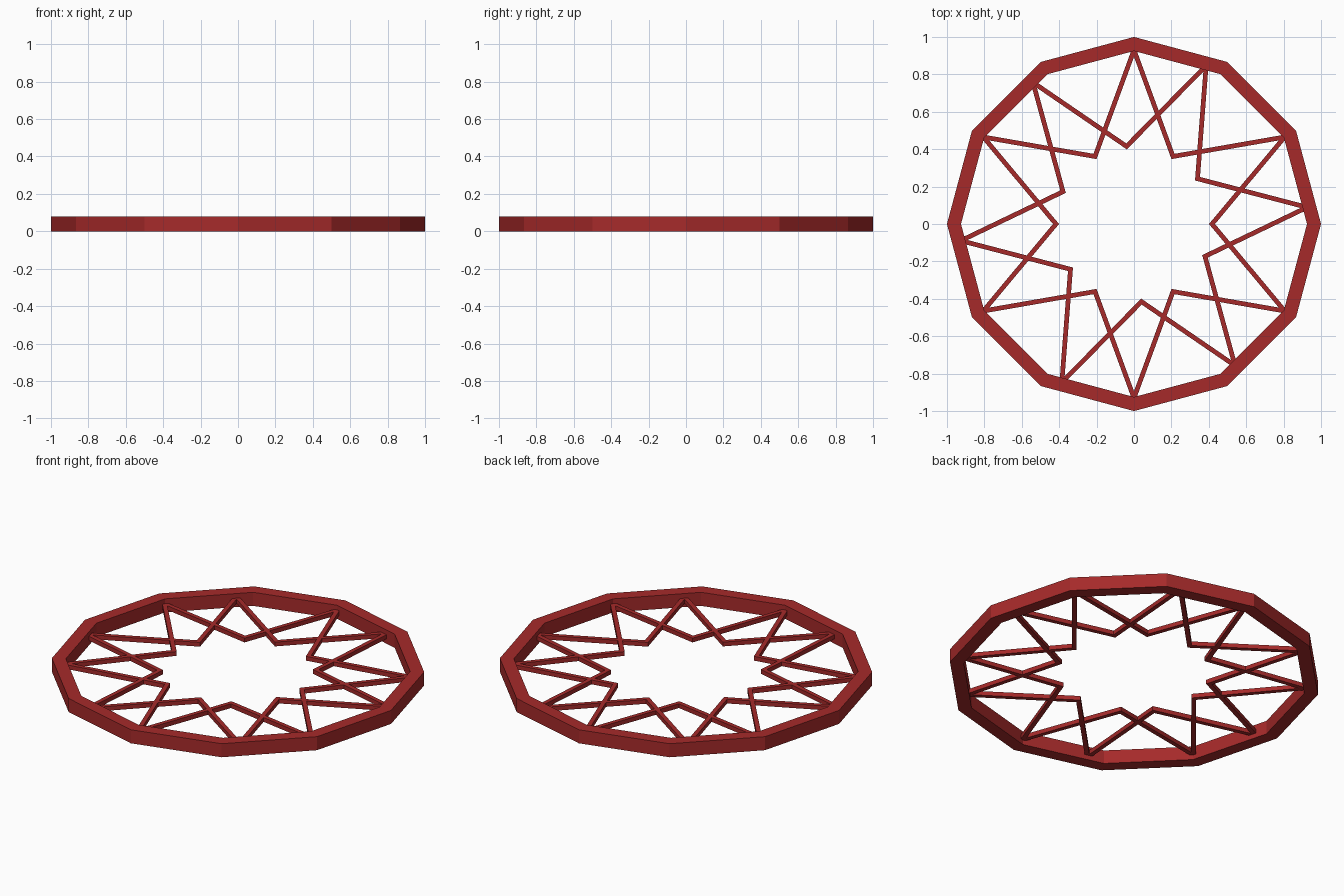
import bpy, bmesh
from math import radians, cos, sin, atan2

if "Cube" in bpy.data.objects:
    bpy.data.objects.remove(bpy.data.objects["Cube"])

mat = bpy.data.materials.new("dark_red")
mat.diffuse_color = (0.38, 0.023, 0.023, 1)
mat.use_nodes = True
mat.node_tree.nodes["Principled BSDF"].inputs["Base Color"].default_value = mat.diffuse_color


def band(name, outer, inner, z0, z1):
    """Closed loop wall between two matching (radius, degrees) outlines."""
    bm = bmesh.new()

    def loop(pts, z):
        return [bm.verts.new((r * cos(radians(a)), r * sin(radians(a)), z)) for r, a in pts]

    ob, ot = loop(outer, z0), loop(outer, z1)
    ib, it = loop(inner, z0), loop(inner, z1)
    n = len(outer)
    for i in range(n):
        j = (i + 1) % n
        for a, b in ((ob, ot), (ot, it), (it, ib), (ib, ob)):
            bm.faces.new((a[i], a[j], b[j], b[i]))
    bmesh.ops.recalc_face_normals(bm, faces=bm.faces)
    me = bpy.data.meshes.new(name)
    bm.to_mesh(me)
    bm.free()
    me.materials.append(mat)
    obj = bpy.data.objects.new(name, me)
    bpy.context.collection.objects.link(obj)
    return obj


# Twelve-sided outer rim
angles = [i * 30 for i in range(12)]
band("rim", [(1.0, a) for a in angles], [(0.925, a) for a in angles], 0, 0.08)

# Two six-pointed zigzag lattices with mitred corners
R_TIP, R_VALLEY, HALF = 0.93, 0.417, 0.0125
tip_half = atan2(R_VALLEY * sin(radians(30)), R_TIP - R_VALLEY * cos(radians(30)))
valley_half = tip_half + radians(30)
tip_off, valley_off = HALF / sin(tip_half), HALF / sin(valley_half)


def star(start, sign):
    pts = []
    for k in range(6):
        pts.append((R_TIP + sign * tip_off, start + 60 * k))
        pts.append((R_VALLEY + sign * valley_off, start + 60 * k + 30))
    return pts


for name, start in (("star_lattice_a", 30), ("star_lattice_b", 5.5)):
    band(name, star(start, 1), star(start, -1), 0.04 - HALF, 0.04 + HALF)
